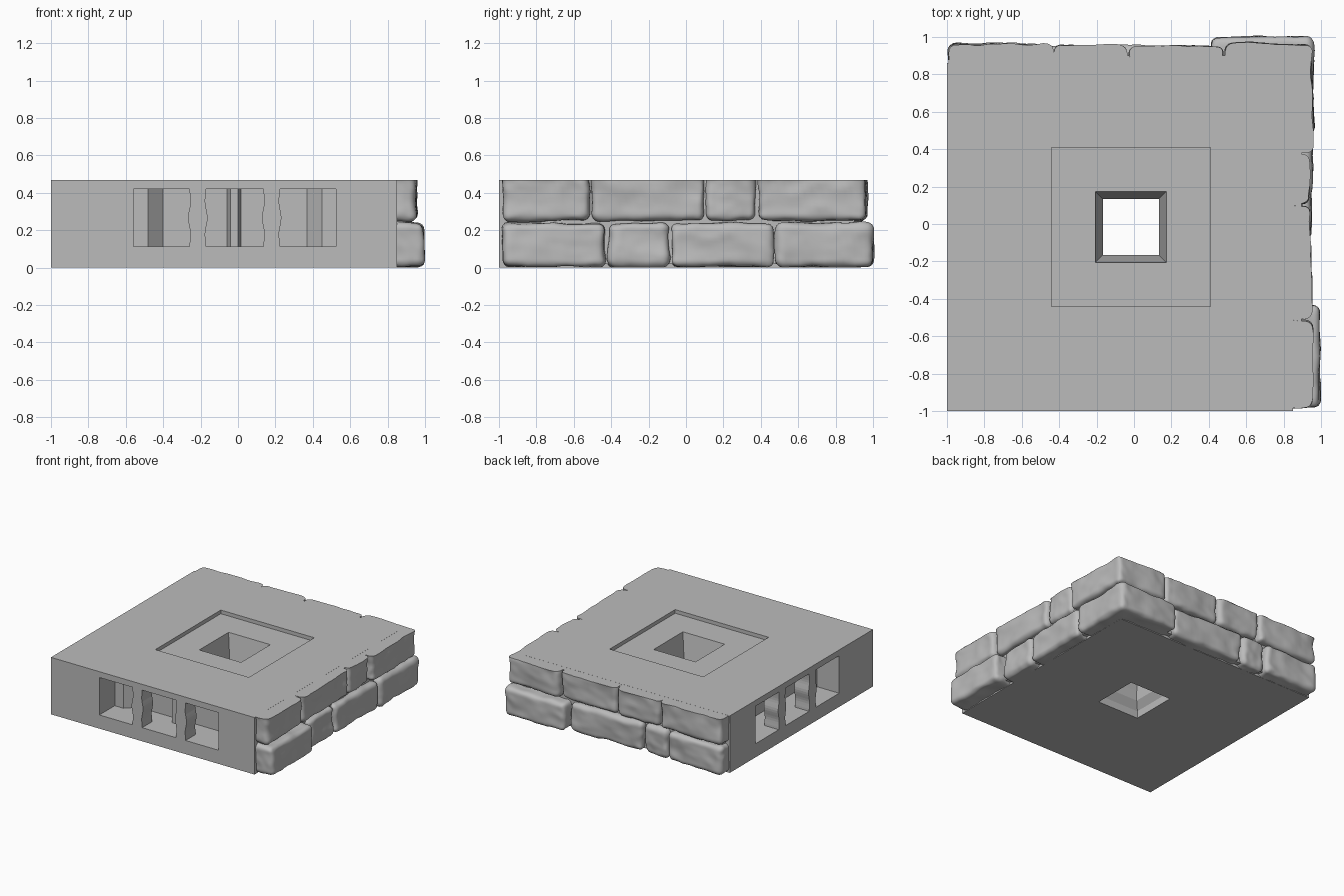
import bpy, bmesh, math
from mathutils import Vector, noise

if "Cube" in bpy.data.objects:
    bpy.data.objects.remove(bpy.data.objects["Cube"])

stone = bpy.data.materials.new("stone grey")
stone.use_nodes = True
GREY = (0.5, 0.5, 0.5, 1)
stone.diffuse_color = GREY
stone.node_tree.nodes["Principled BSDF"].inputs["Base Color"].default_value = GREY

TOP, MID = 0.468, -0.017


def finish(name, bm):
    bmesh.ops.recalc_face_normals(bm, faces=bm.faces)
    mesh = bpy.data.meshes.new(name)
    bm.to_mesh(mesh)
    bm.free()
    mesh.materials.append(stone)
    obj = bpy.data.objects.new(name, mesh)
    bpy.context.collection.objects.link(obj)
    return obj


def loft(name, rings):
    """Closed solid through a stack of point rings."""
    bm = bmesh.new()
    loops = [[bm.verts.new(p) for p in ring] for ring in rings]
    n = len(loops[0])
    for a, b in zip(loops, loops[1:]):
        for i in range(n):
            j = (i + 1) % n
            bm.faces.new((a[i], a[j], b[j], b[i]))
    bm.faces.new(loops[0])
    bm.faces.new(loops[-1])
    return finish(name, bm)


def square(half, z):
    return [(MID + sx * half, MID + sy * half, z)
            for sx, sy in ((-1, -1), (1, -1), (1, 1), (-1, 1))]


def box(name, x0, x1, y0, y1, z0, z1):
    ring = [(x0, y0), (x1, y0), (x1, y1), (x0, y1)]
    return loft(name, [[(x, y, z) for x, y in ring] for z in (z0, z1)])


def cut(target, cutter):
    mod = target.modifiers.new("cut", 'BOOLEAN')
    mod.operation, mod.solver, mod.object = 'DIFFERENCE', 'EXACT', cutter
    deps = bpy.context.evaluated_depsgraph_get()
    mesh = bpy.data.meshes.new_from_object(target.evaluated_get(deps))
    target.modifiers.clear()
    target.data = mesh
    bpy.data.objects.remove(cutter)


# Flat-sided base block with a shallow recess and a tapered through hole
base = box("base_block", -1, 0.85, -1, 0.86, 0, TOP)
cut(base, loft("recess_cutter", [square(0.425, TOP - 0.03), square(0.425, TOP + 0.1)]))
cut(base, loft("hole_cutter", [square(0.19, -0.05), square(0.19, 0.06), square(0.15, 0.12),
                               square(0.15, 0.2), square(0.19, TOP - 0.03), square(0.19, TOP)]))


# Connector pockets in the two flat sides, each with a pair of wavy pillars
def front(u, d, z):
    return (u, -1 + d, z)


def left_over(u, d, z):
    return (-1 + d, u, z)


NEAR, FAR, LOW, HIGH = 0.2, 0.28, 0.112, 0.42
plan = [(-0.56, -0.1), (0.525, -0.1), (0.525, NEAR), (0.45, NEAR), (0.37, FAR),
        (0.015, FAR), (0, NEAR), (-0.04, NEAR), (-0.06, FAR), (-0.4, FAR),
        (-0.48, NEAR), (-0.56, NEAR)]


def pillar_outline(u):
    side = []
    for i in range(17):
        t = i / 16
        half = 0.044 - 0.008 * math.sin(t * 3 * math.pi) * math.sin(t * math.pi)
        side.append((half, LOW + (HIGH - LOW) * t))
    return [(u + h, z) for h, z in side] + [(u - h, z) for h, z in reversed(side)]


for place, label in ((front, "front"), (left_over, "side")):
    cut(base, loft("pocket_cutter", [[place(u, d, z) for u, d in plan] for z in (LOW, HIGH)]))
    for k, u in enumerate((-0.215, 0.18)):
        loft(f"{label}_pillar_{k + 1}",
             [[place(p, d, z) for p, z in pillar_outline(u)] for d in (0, 0.13)])

# Mortar behind the brick joints
box("mortar_right", 0.7, 0.895, -0.95, 0.9, 0.02, TOP - 0.001)
box("mortar_back", -0.96, 0.89, 0.7, 0.9, 0.02, TOP - 0.001)


# Rough bricks: rounded boxes pushed about by noise, trimmed flat top and bottom
def brick(name, x0, x1, y0, y1, z0, z1, seed):
    lo, hi = Vector((x0, y0, z0)), Vector((x1, y1, z1))
    size = hi - lo
    bm = bmesh.new()
    bmesh.ops.create_cube(bm, size=1)
    bmesh.ops.subdivide_edges(bm, edges=bm.edges, cuts=23, use_grid_fill=True)
    radius = 0.042
    shift = Vector((seed * 3.7, seed * 1.9, seed * 5.3))
    for v in bm.verts:
        # Pack more vertices near the edges, where the rounding is
        p = Vector([lo[i] + size[i] * (0.5 + 0.5 * math.sin(v.co[i] * math.pi)) for i in range(3)])
        inner = Vector([min(max(p[i], lo[i] + radius), hi[i] - radius) for i in range(3)])
        out = p - inner
        if out.length > 0:
            out.normalize()
            p = inner + out * radius
            chip = abs(noise.noise(p * 6 + shift))
            p += out * (0.014 * noise.noise(p * 4 + shift) - 0.016 * chip
                        + 0.004 * noise.noise(p * 19 + shift))
        p.z = min(max(p.z, 0.0), TOP - 0.0005)
        v.co = p
    obj = finish(name, bm)
    bpy.ops.object.select_all(action='DESELECT')
    obj.select_set(True)
    bpy.context.view_layer.objects.active = obj
    bpy.ops.object.shade_smooth_by_angle(angle=math.radians(35))


LOWER, UPPER = (0.0, 0.243), (0.248, 0.53)
IN = 0.78

# Right side: start, end and outer face of each brick
right_rows = (("lower", LOWER, ((-0.985, -0.43, 1.0), (-0.42, -0.09, 0.945), (-0.085, 0.475, 0.955))),
              ("upper", UPPER, ((-0.98, -0.515, 0.955), (-0.505, 0.1, 0.945), (0.1, 0.375, 0.94))))
back_rows = (("lower", LOWER, ((-0.995, -0.5, 0.965), (-0.49, -0.28, 0.95), (-0.27, 0.4, 0.955))),
             ("upper", UPPER, ((-0.995, -0.43, 0.965), (-0.425, -0.035, 0.96), (-0.03, 0.48, 0.955))))

seed = 1
for level, (z0, z1), row in right_rows:
    for k, (a, b, outer) in enumerate(row):
        brick(f"{level}_right_brick_{k + 1}", IN, outer, a, b, z0, z1, seed)
        seed += 1
for level, (z0, z1), row in back_rows:
    for k, (a, b, outer) in enumerate(row):
        brick(f"{level}_back_brick_{k + 1}", a, b, IN, outer, z0, z1, seed)
        seed += 1

# Corner bricks shared by both rows
brick("lower_corner_brick", 0.405, 0.96, 0.48, 1.005, *LOWER, seed)
brick("upper_corner_brick", 0.485, 0.96, 0.38, 0.965, *UPPER, seed + 1)
